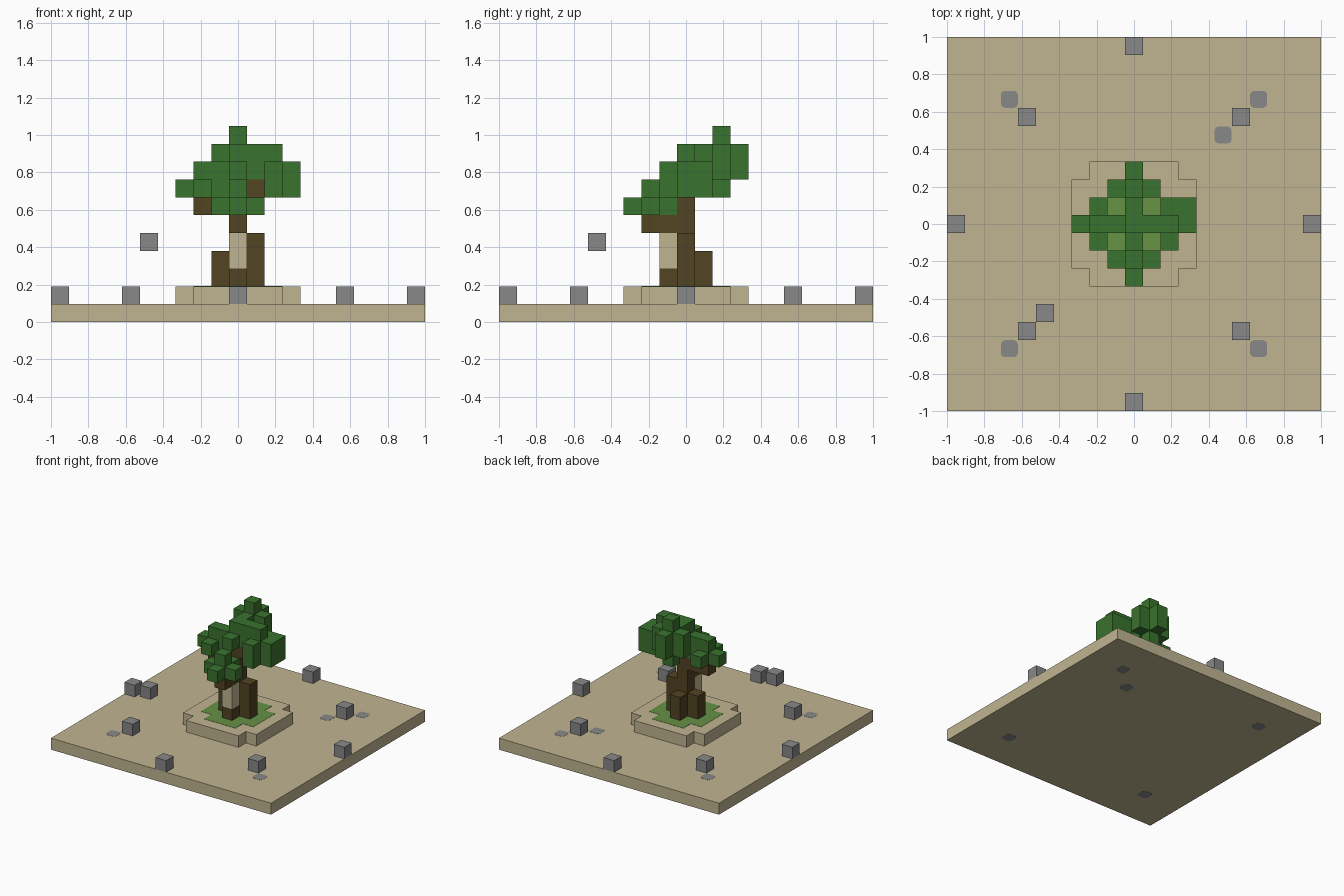
import bpy
import bmesh
from mathutils import Vector

U = 2 / 21  # edge of one block

cube = bpy.data.objects.get("Cube")
if cube:
    bpy.data.objects.remove(cube, do_unlink=True)


def linear(c):
    c /= 255
    return c / 12.92 if c <= 0.04045 else ((c + 0.055) / 1.055) ** 2.4


def material(name, *rgb):
    m = bpy.data.materials.new(name)
    m.use_nodes = True
    color = (*[linear(c) for c in rgb], 1)
    m.diffuse_color = color
    bsdf = next(n for n in m.node_tree.nodes if n.type == "BSDF_PRINCIPLED")
    bsdf.inputs["Base Color"].default_value = color
    bsdf.inputs["Roughness"].default_value = 0.9
    return m


SAND = material("sand", 192, 181, 145)
STONE = material("stone_grey", 136, 136, 137)
BARK = material("bark_brown", 82, 67, 34)
LEAF = material("leaf_green", 58, 114, 46)
GRASS = material("grass_green", 102, 146, 68)


def finish(bm, name, mat):
    mesh = bpy.data.meshes.new(name)
    bm.to_mesh(mesh)
    bm.free()
    mesh.materials.append(mat)
    ob = bpy.data.objects.new(name, mesh)
    bpy.context.collection.objects.link(ob)
    return ob


def box(name, mat, center, size, corner=0):
    bm = bmesh.new()
    bmesh.ops.create_cube(bm, size=1)
    for v in bm.verts:
        v.co = Vector(c + s * k for c, s, k in zip(center, size, v.co))
    if corner:
        upright = [e for e in bm.edges if abs(e.verts[0].co.z - e.verts[1].co.z) > 1e-6]
        bmesh.ops.bevel(bm, geom=upright, offset=corner, segments=2,
                        profile=0.5, affect="EDGES")
    return finish(bm, name, mat)


def blocks(name, mat, cells):
    """Join unit blocks into one shell, keeping only the outer faces."""
    cells = set(cells)
    bm = bmesh.new()
    for cell in cells:
        c = Vector(cell)
        for axis in range(3):
            for sign in (-1, 1):
                n = Vector((0, 0, 0))
                n[axis] = sign
                if tuple(int(k) for k in c + n) in cells:
                    continue
                a = Vector((0, 0, 0))
                a[(axis + 1) % 3] = 0.5
                b = n.cross(a)
                mid = c + n / 2 + Vector((0, 0, 0.5))
                bm.faces.new([bm.verts.new((mid + o) * U)
                              for o in (a + b, b - a, -a - b, a - b)])
    bmesh.ops.remove_doubles(bm, verts=bm.verts, dist=U / 100)
    return finish(bm, name, mat)


def column(x, y, low, high):
    return [(x, y, z) for z in range(low, high + 1)]


def disc(r, z):
    """Square of blocks without its four corners."""
    span = range(-r, r + 1)
    return [(x, y, z) for x in span for y in span if abs(x) + abs(y) < 2 * r]


def cross(x, y, z):
    return [(x, y, z), (x + 1, y, z), (x - 1, y, z), (x, y + 1, z), (x, y - 1, z)]


# Ground slab with inlaid stones that pass right through it
box("ground_slab", SAND, (0, 0, U / 2 + 0.0005), (2, 2, U - 0.001))
for x, y in ((7, 7), (-7, 7), (-7, -7), (7, -7), (5, 5)):
    box("inlaid_stone", STONE, (x * U, y * U, U / 2 + 0.0005),
        (U * 0.95, U * 0.95, U + 0.001), 0.02)

# Stone blocks around the tree, one of them floating
ring = [(10, 0), (-10, 0), (0, 10), (0, -10), (6, 6), (-6, 6), (-6, -6), (6, -6)]
for x, y in ring:
    blocks("stone_block", STONE, [(x, y, 1)])
blocks("floating_stone", STONE, [(-5, -5, 4)])

# Planter with a grass patch on top
blocks("planter", SAND, disc(3, 1))
grass = blocks("grass_patch", GRASS, disc(2, 0))
grass.scale.z = 0.02
grass.location.z = 2 * U

# Trunk, roots and branches
trunk = column(0, 0, 2, 7)
trunk += column(1, 0, 2, 4) + column(-1, 0, 2, 3) + column(0, 1, 2, 3)
trunk += [(0, -1, 2)]
trunk += [(0, -1, 5), (0, -2, 5), (-2, 0, 6), (-1, 0, 6), (1, 0, 7)]
blocks("trunk", BARK, trunk)
blocks("pale_trunk_front", SAND, column(0, -1, 3, 4))

# Leaf clusters at the end of each branch
blocks("front_leaves", LEAF, cross(0, -2, 6) + [(0, -2, 7)])
blocks("right_leaves", LEAF, cross(-2, 0, 7) + [(-2, 0, 8)])
left = cross(2, 0, 8) + [(2, 0, 9), (2, 0, 7), (2, 1, 7), (2, -1, 7)]
left += column(3, 0, 7, 8) + column(3, 1, 7, 8)
blocks("left_leaves", LEAF, left)
back = cross(0, 2, 9) + cross(0, 2, 8) + [(0, 2, 10), (0, 2, 7)]
blocks("back_leaves", LEAF, back)
crown = [(0, 0, 8), (-1, 0, 8), (0, -1, 8), (0, 0, 9), (1, 0, 9)]
blocks("crown_leaves", LEAF, crown)
